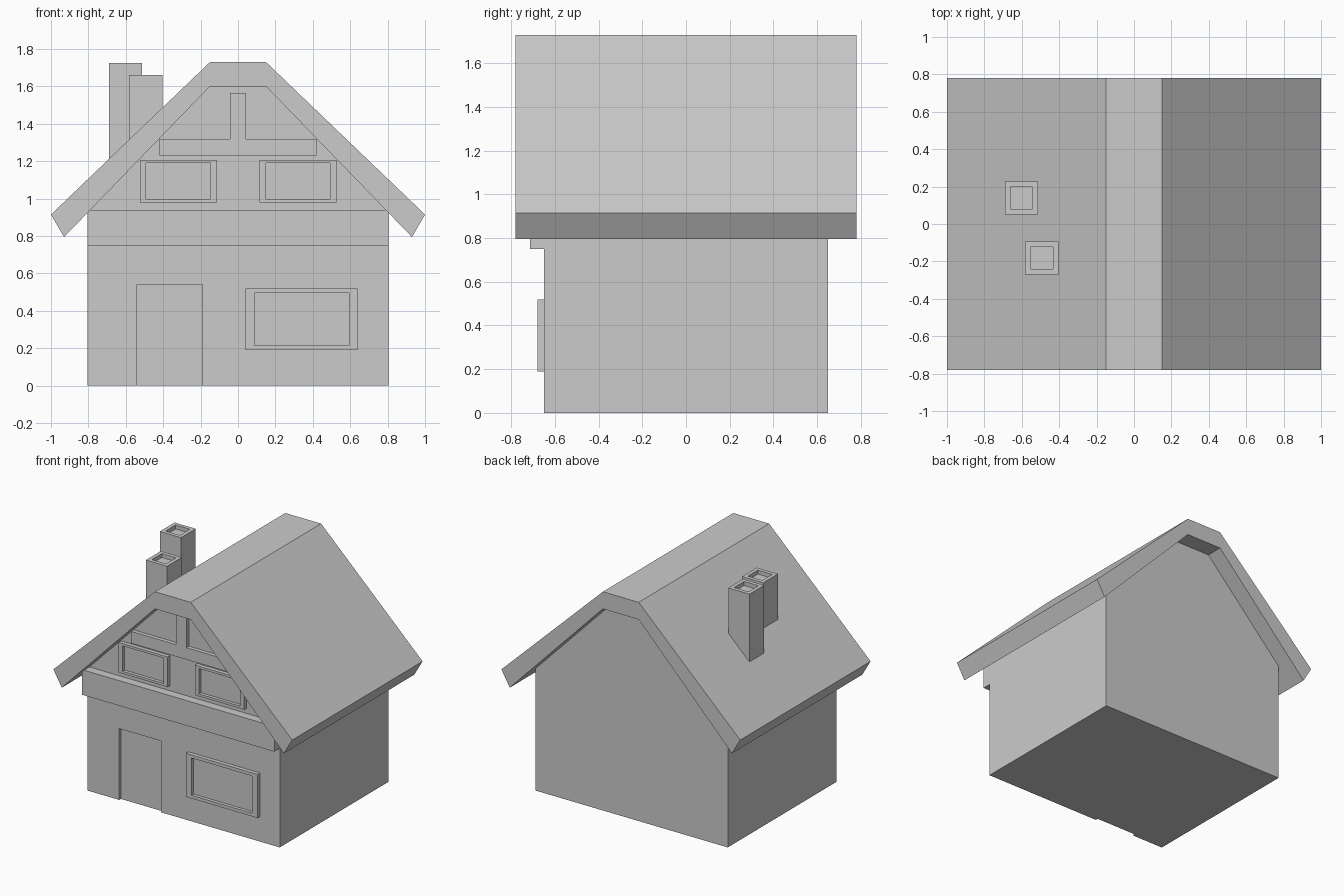
import bpy, bmesh
from mathutils import Vector

if "Cube" in bpy.data.objects:
    bpy.data.objects.remove(bpy.data.objects["Cube"])


def finish(name, bm):
    bmesh.ops.recalc_face_normals(bm, faces=bm.faces[:])
    me = bpy.data.meshes.new(name)
    bm.to_mesh(me)
    bm.free()
    ob = bpy.data.objects.new(name, me)
    bpy.context.collection.objects.link(ob)
    return ob


def prism(name, profile, y0, y1):
    """Extrude an (x, z) outline along y."""
    bm = bmesh.new()
    f = bm.faces.new([bm.verts.new((x, y0, z)) for x, z in profile])
    ext = bmesh.ops.extrude_face_region(bm, geom=[f])["geom"]
    moved = [v for v in ext if isinstance(v, bmesh.types.BMVert)]
    bmesh.ops.translate(bm, verts=moved, vec=(0, y1 - y0, 0))
    return finish(name, bm)


def rect(x0, x1, z0, z1):
    return [(x0, z0), (x1, z0), (x1, z1), (x0, z1)]


def recessed_box(name, lo, hi, normal, margin, depth, slope=0.0):
    """Box with a sunken panel in the face that points along normal."""
    lo, hi, normal = Vector(lo), Vector(hi), Vector(normal)
    mid, size = (lo + hi) / 2, hi - lo
    bm = bmesh.new()
    bmesh.ops.create_cube(bm, size=1)
    for v in bm.verts:
        v.co = Vector(v.co[i] * size[i] + mid[i] for i in range(3))
    bm.normal_update()
    face = max(bm.faces, key=lambda f: f.normal.dot(normal))
    # sloping underside that follows the roof
    for v in bm.verts:
        if v.co.z < mid.z:
            v.co.z += slope * (v.co.x - lo.x)
    # flat rim, then sunken panel
    face = bmesh.ops.extrude_discrete_faces(bm, faces=[face])["faces"][0]
    for v in face.verts:
        for i in range(3):
            v.co[i] -= margin[i] * (1 if v.co[i] > mid[i] else -1)
    face = bmesh.ops.extrude_discrete_faces(bm, faces=[face])["faces"][0]
    bmesh.ops.translate(bm, verts=face.verts[:], vec=-normal * depth)
    return finish(name, bm)


def mirrored(half):
    return half + [(-x, z) for x, z in reversed(half)]


# house body with gables, reaching slightly into the roof
body = prism("house_body", mirrored([(0.805, 0), (0.805, 0.94), (0.155, 1.615)]), -0.65, 0.65)

# door recess and door
cutter = prism("door_cutter", rect(-0.54, -0.19, -0.1, 0.54), -0.75, -0.60)
cutter.hide_render = True
cutter.hide_viewport = True
cut = body.modifiers.new("door_recess", "BOOLEAN")
cut.operation = "DIFFERENCE"
cut.solver = "EXACT"
cut.object = cutter
prism("door", rect(-0.54, -0.19, 0, 0.54), -0.63, -0.59)

# roof shell with flat ridge and overhanging eaves
outer = [(-1, 0.915), (-0.15, 1.73), (0.15, 1.73), (1, 0.915)]
inner = [(0.93, 0.795), (0.15, 1.6), (-0.15, 1.6), (-0.93, 0.795)]
prism("roof", outer + inner, -0.78, 0.78)

# front floor beam and gable timbers
prism("floor_beam", rect(-0.805, 0.805, 0.75, 0.94), -0.715, -0.64)
prism("gable_timber", mirrored([(0.42, 1.23), (0.42, 1.32), (0.043, 1.32), (0.043, 1.565)]),
      -0.68, -0.64)

# windows
recessed_box("ground_window", (0.04, -0.68, 0.19), (0.64, -0.63, 0.52),
             (0, -1, 0), (0.047, 0, 0.024), 0.025)
for side, x0 in (("left", -0.525), ("right", 0.115)):
    recessed_box("upper_window_" + side, (x0, -0.68, 0.98), (x0 + 0.412, -0.63, 1.208),
                 (0, -1, 0), (0.034, 0, 0.018), 0.025)

# chimneys with hollow tops
for name, x, y, z0, z1 in (("tall_chimney", -0.69, 0.05, 1.16, 1.725),
                           ("short_chimney", -0.582, -0.27, 1.26, 1.66)):
    recessed_box(name, (x, y, z0), (x + 0.177, y + 0.177, z1),
                 (0, 0, 1), (0.029, 0.029, 0), 0.03, slope=0.96)
